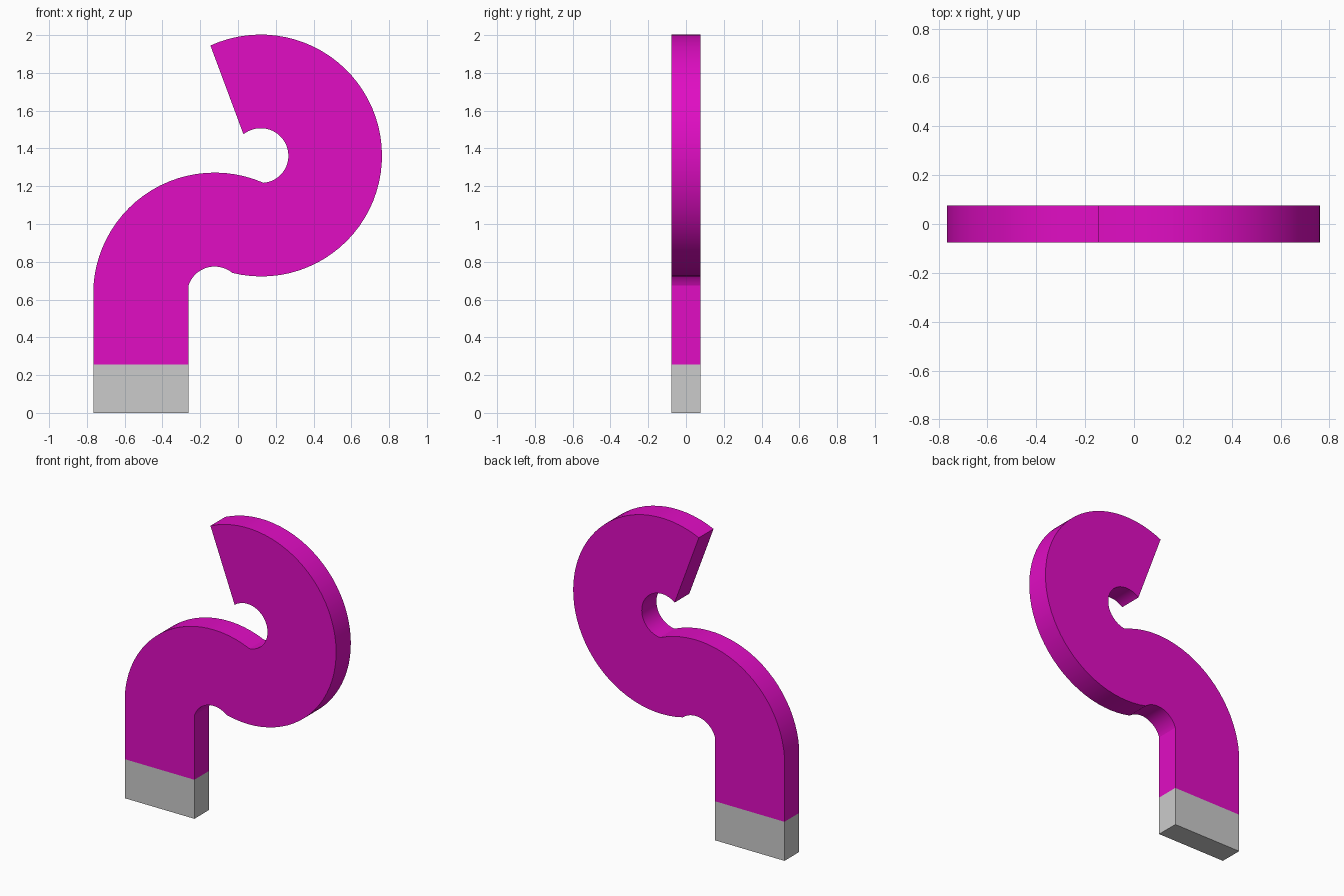
import bpy, bmesh, math

if "Cube" in bpy.data.objects:
    bpy.data.objects.remove(bpy.data.objects["Cube"])

HALF = 0.076                     # half thickness in y
LEFT, RIGHT = -0.765, -0.262     # sides of the straight stem
LOW, HIGH = (-0.125, 0.628), (0.122, 1.36)   # bend centres


def arc(centre, p, q, turn, n):
    """Points from p to q around centre; turn is -1 clockwise, +1 counter-clockwise."""
    pol = [(math.hypot(s[0] - centre[0], s[1] - centre[1]),
            math.atan2(s[1] - centre[1], s[0] - centre[0])) for s in (p, q)]
    (r0, a0), (r1, a1) = pol
    sweep = turn * ((turn * (a1 - a0)) % (2 * math.pi))
    pts = []
    for i in range(n + 1):
        t = i / n
        r, a = r0 + (r1 - r0) * t, a0 + sweep * t
        pts.append((centre[0] + r * math.cos(a), centre[1] + r * math.sin(a)))
    return pts


def ribbon(name, left, right, cap_start, cap_end):
    """Flat bar between two rails in the xz plane, with thickness in y."""
    bm = bmesh.new()
    rings = [[bm.verts.new((p[0], y, p[1])) for p, y in
              ((l, -HALF), (r, -HALF), (r, HALF), (l, HALF))]
             for l, r in zip(left, right)]
    for a, b in zip(rings, rings[1:]):
        for k in range(4):
            m = (k + 1) % 4
            bm.faces.new((a[k], a[m], b[m], b[k]))
    if cap_start:
        bm.faces.new(rings[0][::-1])
    if cap_end:
        bm.faces.new(rings[-1])
    bmesh.ops.recalc_face_normals(bm, faces=bm.faces)
    mesh = bpy.data.meshes.new(name)
    bm.to_mesh(mesh)
    bm.free()
    obj = bpy.data.objects.new(name, mesh)
    bpy.context.collection.objects.link(obj)
    return obj


# Grey foot of the stem
ribbon("base", [(LEFT, 0), (LEFT, 0.255)], [(RIGHT, 0), (RIGHT, 0.255)], True, False)

# Coloured hook: straight stem, lower bend, upper bend the other way
joint_l, joint_r = (0.135, 1.218), (-0.03, 0.741)
tip_l, tip_r = (0.029, 1.475), (-0.146, 1.945)
left = [(LEFT, 0.255)] + arc(LOW, (LEFT, 0.675), joint_l, -1, 24) \
    + arc(HIGH, joint_l, tip_l, 1, 48)[1:]
right = [(RIGHT, 0.255)] + arc(LOW, (RIGHT, 0.675), joint_r, -1, 24) \
    + arc(HIGH, joint_r, tip_r, 1, 48)[1:]
hook = ribbon("curved_hook", left, right, False, True)

magenta = bpy.data.materials.new("magenta")
magenta.diffuse_color = (0.75, 0.004, 0.55, 1)
magenta.use_nodes = True
magenta.node_tree.nodes["Principled BSDF"].inputs["Base Color"].default_value = magenta.diffuse_color
hook.data.materials.append(magenta)

bpy.ops.object.select_all(action='DESELECT')
hook.select_set(True)
bpy.context.view_layer.objects.active = hook
bpy.ops.object.shade_smooth_by_angle(angle=math.radians(15))
